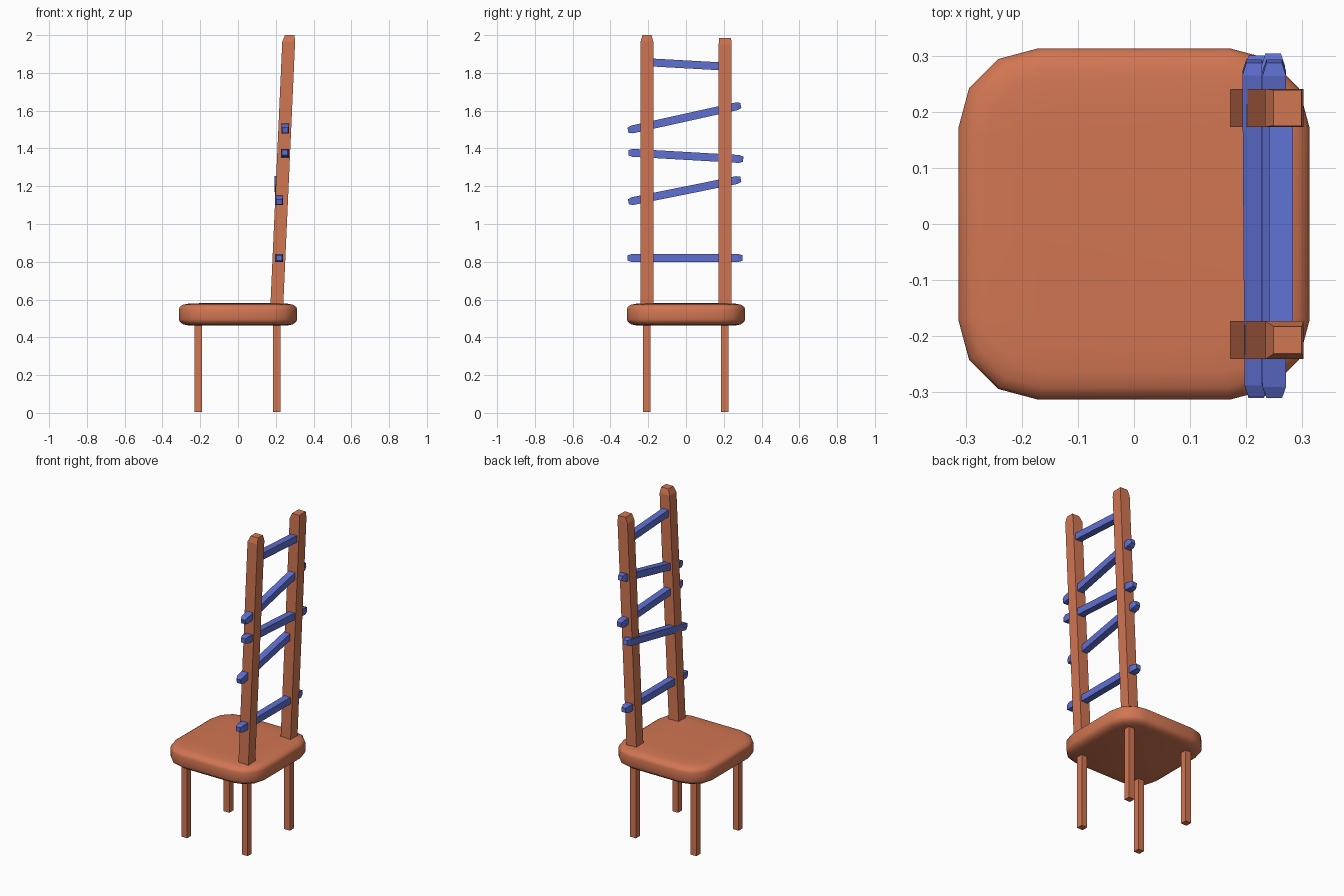
import bpy, bmesh, math
from mathutils import Vector

if "Cube" in bpy.data.objects:
    bpy.data.objects.remove(bpy.data.objects["Cube"])


def material(name, rgb):
    m = bpy.data.materials.new(name)
    m.diffuse_color = (*rgb, 1)
    m.use_nodes = True
    m.node_tree.nodes["Principled BSDF"].inputs["Base Color"].default_value = m.diffuse_color
    return m


WOOD = material("orange_wood", (0.64, 0.18, 0.085))
BLUE = material("blue_paint", (0.115, 0.16, 0.64))


def loft(name, rings, mat):
    """Join rings of points into a closed solid."""
    bm = bmesh.new()
    loops = [[bm.verts.new(p) for p in ring] for ring in rings]
    n = len(loops[0])
    for a, b in zip(loops, loops[1:]):
        for i in range(n):
            j = (i + 1) % n
            bm.faces.new((a[i], a[j], b[j], b[i]))
    bm.faces.new(loops[0][::-1])
    bm.faces.new(loops[-1])
    bmesh.ops.recalc_face_normals(bm, faces=bm.faces)
    me = bpy.data.meshes.new(name)
    bm.to_mesh(me)
    bm.free()
    me.materials.append(mat)
    ob = bpy.data.objects.new(name, me)
    bpy.context.collection.objects.link(ob)
    return ob


def rect(x, y, z, hx, hy):
    return [(x + sx * hx, y + sy * hy, z)
            for sx, sy in ((-1, -1), (1, -1), (1, 1), (-1, 1))]


def rounded_square(half, radius, z, segments=3):
    pts = []
    for q in range(4):
        mid = math.radians(45 + 90 * q)
        cx = math.copysign(half - radius, math.cos(mid))
        cy = math.copysign(half - radius, math.sin(mid))
        for i in range(segments + 1):
            a = math.radians(90 * (q + i / segments))
            pts.append((cx + radius * math.cos(a), cy + radius * math.sin(a), z))
    return pts


# Seat: cushion-like rounded slab
profile = [(0.05, 0.463), (0.022, 0.469), (0.005, 0.482), (0, 0.495),
           (0, 0.548), (0.005, 0.561), (0.022, 0.573), (0.05, 0.578), (0.12, 0.581)]
seat = loft("seat", [rounded_square(0.313 - d, 0.142 - d * 0.7, z) for d, z in profile], WOOD)
bpy.context.view_layer.objects.active = seat
seat.select_set(True)
bpy.ops.object.shade_smooth_by_angle(angle=math.radians(40))
seat.select_set(False)

# Legs
for row, y in (("front", -0.208), ("back", 0.206)):
    for side, x in (("left", -0.21), ("right", 0.206)):
        loft(f"{row}_{side}_leg",
             [rect(x, y, z, 0.02, 0.02) for z in (0.004, 0.5)], WOOD)


# Leaning back posts with chamfered tops
def post(name, y, top, chamfer):
    def cx(z):
        return 0.206 + (z - 0.58) * 0.045
    shoulder = top - 0.035
    loft(name, [rect(cx(0.53), y, 0.53, 0.034, 0.034),
                rect(cx(shoulder), y, shoulder, 0.034, 0.034),
                rect(cx(top) + 0.004, y, top, 0.025, 0.034 - chamfer)], WOOD)


post("front_back_post", -0.207, 2.0, 0.010)
post("rear_back_post", 0.207, 1.985, 0.002)


# Crooked rungs with tapered ends
def rung(name, start, end, half=0.021):
    a, b = Vector(start), Vector(end)
    d = (b - a).normalized()
    side = Vector((1, 0, 0))
    up = side.cross(d).normalized()
    tip = d * 0.022
    rings = []
    for p, h in ((a, 0.014), (a + tip, half), (b - tip, half), (b, 0.014)):
        rings.append([p + side * sx * h + up * sz * h
                      for sx, sz in ((-1, -1), (1, -1), (1, 1), (-1, 1))])
    loft(name, rings, BLUE)


rungs = [((0.218, -0.31, 0.82), (0.218, 0.30, 0.82)),
         ((0.218, -0.305, 1.117), (0.214, 0.29, 1.237)),
         ((0.248, -0.305, 1.378), (0.248, 0.303, 1.343)),
         ((0.25, -0.307, 1.496), (0.25, 0.29, 1.628)),
         ((0.262, -0.235, 1.858), (0.262, 0.235, 1.832))]
for i, (a, b) in enumerate(rungs, 1):
    rung(f"rung_{i}", a, b)
